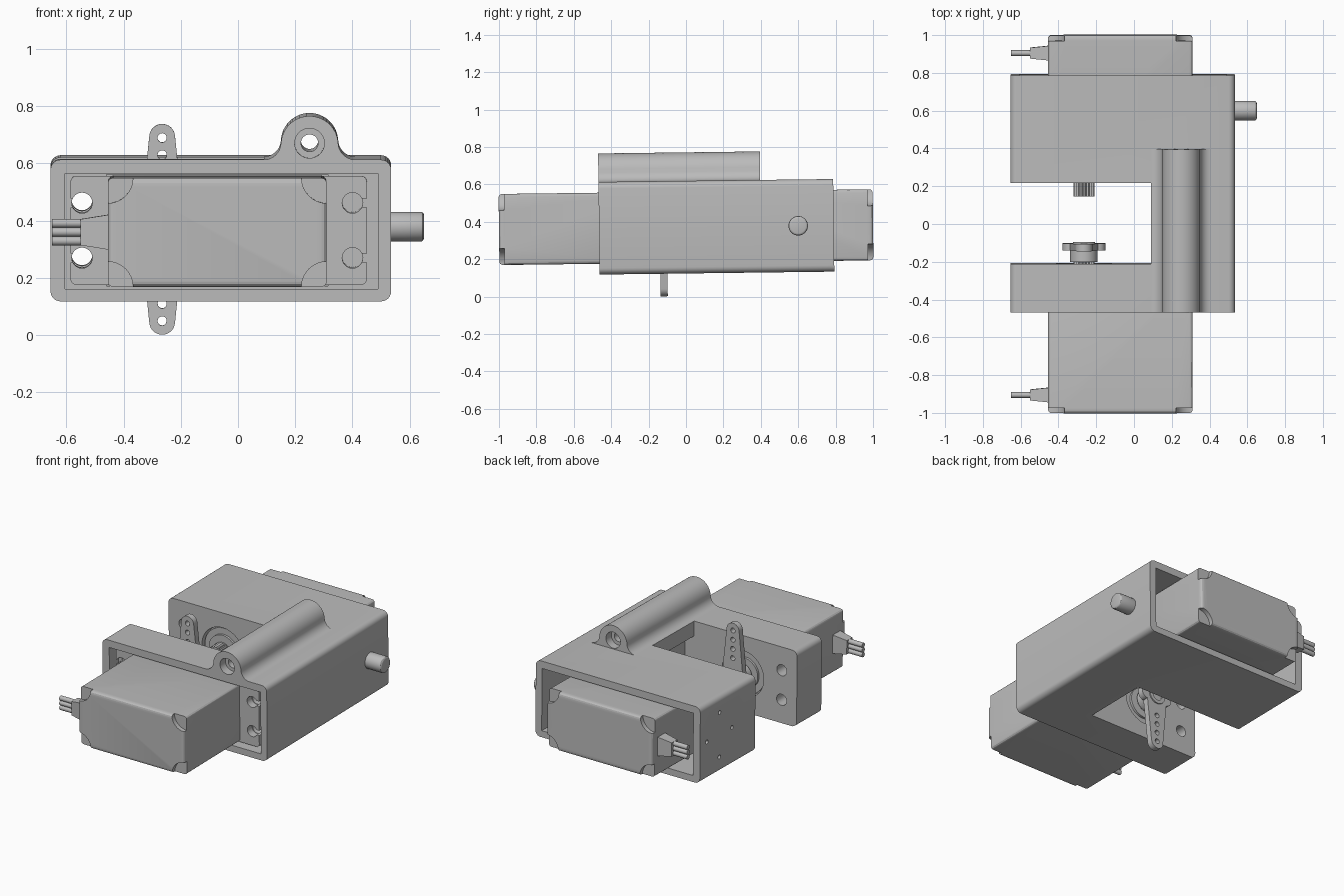
import bpy, bmesh, math
from mathutils import Matrix

cube = bpy.data.objects.get("Cube")
if cube:
    bpy.data.objects.remove(cube, do_unlink=True)

grey = bpy.data.materials.new("mid grey")
grey.use_nodes = True
grey.diffuse_color = (0.5, 0.5, 0.5, 1)
grey.node_tree.nodes["Principled BSDF"].inputs["Base Color"].default_value = (0.5, 0.5, 0.5, 1)
parts = []


def circle(cx, cz, r, n=40):
    return [(cx + r * math.cos(math.tau * i / n), cz + r * math.sin(math.tau * i / n)) for i in range(n)]


def arc(cx, cz, r, a0, a1, n=10):
    angles = [math.radians(a0 + (a1 - a0) * i / n) for i in range(n + 1)]
    return [(cx + r * math.cos(a), cz + r * math.sin(a)) for a in angles]


def rect(x0, x1, z0, z1, r=0):
    if not r:
        return [(x0, z0), (x1, z0), (x1, z1), (x0, z1)]
    return (arc(x0 + r, z0 + r, r, 180, 270, 6) + arc(x1 - r, z0 + r, r, 270, 360, 6)
            + arc(x1 - r, z1 - r, r, 0, 90, 6) + arc(x0 + r, z1 - r, r, 90, 180, 6))


def prism(name, outline, t0, t1, axis="Y", end_scale=1, keep=True):
    """Extrude an outline along y (outline in x, z) or along x (outline in y, z)."""
    bm = bmesh.new()
    cu = sum(p[0] for p in outline) / len(outline)
    cv = sum(p[1] for p in outline) / len(outline)

    def ring(t, k):
        pts = [(cu + (u - cu) * k, cv + (v - cv) * k) for u, v in outline]
        return [bm.verts.new((u, t, v) if axis == "Y" else (t, u, v)) for u, v in pts]
    a, b = ring(t0, 1), ring(t1, end_scale)
    bm.faces.new(a)
    bm.faces.new(b)
    for i in range(len(a)):
        j = (i + 1) % len(a)
        bm.faces.new((a[i], a[j], b[j], b[i]))
    bmesh.ops.recalc_face_normals(bm, faces=bm.faces)
    mesh = bpy.data.meshes.new(name)
    bm.to_mesh(mesh)
    bm.free()
    mesh.materials.append(grey)
    ob = bpy.data.objects.new(name, mesh)
    bpy.context.collection.objects.link(ob)
    if keep:
        parts.append(ob)
    return ob


def apply(ob, mod):
    bpy.context.view_layer.objects.active = ob
    bpy.ops.object.modifier_apply(modifier=mod.name)


def boolean(ob, tool, operation="DIFFERENCE"):
    mod = ob.modifiers.new("bool", "BOOLEAN")
    mod.operation, mod.solver, mod.object = operation, "EXACT", tool
    apply(ob, mod)
    bpy.data.objects.remove(tool, do_unlink=True)


def cut(ob, outline, t0, t1, axis="Y"):
    boolean(ob, prism("cutter", outline, t0, t1, axis, keep=False))


def bevel(ob, width, segments=3):
    mod = ob.modifiers.new("bevel", "BEVEL")
    mod.width, mod.segments, mod.limit_method = width, segments, "ANGLE"
    apply(ob, mod)


AXIS_X = -0.265
SCREWS = [(x, z) for x in (-0.545, 0.4) for z in (-0.096, 0.096)]

# C-shaped bracket with the hinge barrel along its top
bracket = prism("bracket", rect(-0.655, 0.535, -0.2475, 0.2475, 0.035), -0.465, 0.79)
cut(bracket, rect(-0.9, 0.155, -0.5, 0.5), -0.21, 0.22)
barrel = (arc(0.41, 0.3075, 0.06, 270, 183) + arc(0.25, 0.30, 0.1, 3, 177, 24)
          + arc(0.09, 0.3075, 0.06, -3, -90) + [(0.09, 0.15), (0.41, 0.15)])
boolean(bracket, prism("hinge", barrel, -0.465, 0.40, keep=False), "UNION")
cut(bracket, circle(0.25, 0.305, 0.03), -0.6, 0.6)
for y0, y1 in ((-0.6, -0.41), (0.345, 0.6)):
    cut(bracket, circle(0.25, 0.305, 0.052), y0, y1)

# Pockets, motor openings and screw holes in both arms
for s in (-1, 1):
    cut(bracket, rect(-0.605, 0.49, -0.205, 0.2), s * 0.37, s * 0.9)
    cut(bracket, rect(-0.46, 0.315, -0.195, 0.195), s * 0.28, s * 0.5)
    cut(bracket, circle(AXIS_X, 0, 0.15, 48), s * 0.18, s * 0.4)
    for x, z in SCREWS:
        cut(bracket, circle(x, z, 0.036, 24), s * 0.18, s * 0.5)

# Small pin holes in the end of the rear arm
for dy, dz in ((0.13, 0), (-0.13, 0), (0, 0.145), (0, -0.145)):
    cut(bracket, circle(0.59 + dy, dz, 0.013, 16), -0.7, -0.62, "X")

# Pivot pin on the side
pin = prism("side_pin", circle(0.6, 0, 0.052), 0.5, 0.65, "X")
bevel(pin, 0.012)


def servo(s, label):
    case = prism(label + "_motor_case", rect(-0.455, 0.31, -0.19, 0.19), s * 0.285, s)
    bevel(case, 0.018)
    for x in (-0.455, 0.31):
        for z in (-0.19, 0.19):
            cut(case, circle(x, z, 0.088, 32), s * 0.972, s * 1.1)
    flange = prism(label + "_motor_flange", rect(-0.585, 0.45, -0.19, 0.19, 0.02), s * 0.375, s * 0.425)
    for x, z in SCREWS:
        cut(flange, circle(x, z, 0.036, 24), s * 0.3, s * 0.5)
        outer = -0.7 if x < 0 else 0.6
        cut(flange, rect(min(x, outer), max(x, outer), z - 0.016, z + 0.016), s * 0.3, s * 0.5)
    prism(label + "_gear_cover", circle(AXIS_X, 0, 0.14, 48), s * 0.3, s * 0.235)
    prism(label + "_gear_boss", circle(AXIS_X, 0, 0.1, 48), s * 0.3, s * 0.22)
    # Toothed output shaft
    teeth = [(AXIS_X + r * math.cos(a), r * math.sin(a)) for i in range(40)
             for a, r in [(math.tau * i / 40, 0.056 if i % 2 else 0.048)]]
    prism(label + "_output_spline", teeth, s * 0.25, s * 0.145)
    # Cable boot and three wires
    prism(label + "_cable_boot", rect(s * 0.905 - 0.04, s * 0.905 + 0.04, -0.063, 0.063),
          -0.44, -0.55, "X", 0.72)
    for i in (-1, 0, 1):
        prism(label + "_wire", circle(s * 0.905, i * 0.031, 0.0155, 16), -0.54, -0.65, "X")


servo(-1, "front")
servo(1, "rear")

# Double-ended horn on the front motor
HALF, TIP, HUB = 0.368, 0.045, 0.078
reach = HALF - TIP
tilt = math.degrees(math.asin((HUB - TIP) / reach))
outline = (arc(AXIS_X, reach, TIP, tilt, 180 - tilt, 16)
           + arc(AXIS_X, 0, HUB, 180 - tilt, 180 + tilt, 4)
           + arc(AXIS_X, -reach, TIP, 180 + tilt, 360 - tilt, 16)
           + arc(AXIS_X, 0, HUB, -tilt, tilt, 4))
horn = prism("horn", outline, -0.14, -0.102)
side_arms = rect(AXIS_X - 0.113, AXIS_X + 0.113, -0.045, 0.045, 0.04)
boolean(horn, prism("side_arms", side_arms, -0.14, -0.102, keep=False), "UNION")
for z in (0.14, 0.2, 0.26, 0.32):
    for s in (-1, 1):
        cut(horn, circle(AXIS_X, s * z, 0.016, 20), -0.2, 0)
hub = prism("horn_hub", circle(AXIS_X, 0, 0.073), -0.20, -0.13)
cap = prism("horn_cap", circle(AXIS_X, 0, 0.058), -0.13, -0.095)
cut(cap, circle(AXIS_X, 0, 0.035, 24), -0.115, 0)

# Shade, then pitch the whole assembly very slightly and stand it on the ground
pose = Matrix.Translation((0, 0, 0.371)) @ Matrix.Rotation(0.0125, 4, "X")
for ob in parts:
    bpy.ops.object.select_all(action="DESELECT")
    ob.select_set(True)
    bpy.context.view_layer.objects.active = ob
    bpy.ops.object.shade_smooth_by_angle(angle=math.radians(30))
    ob.matrix_world = pose
